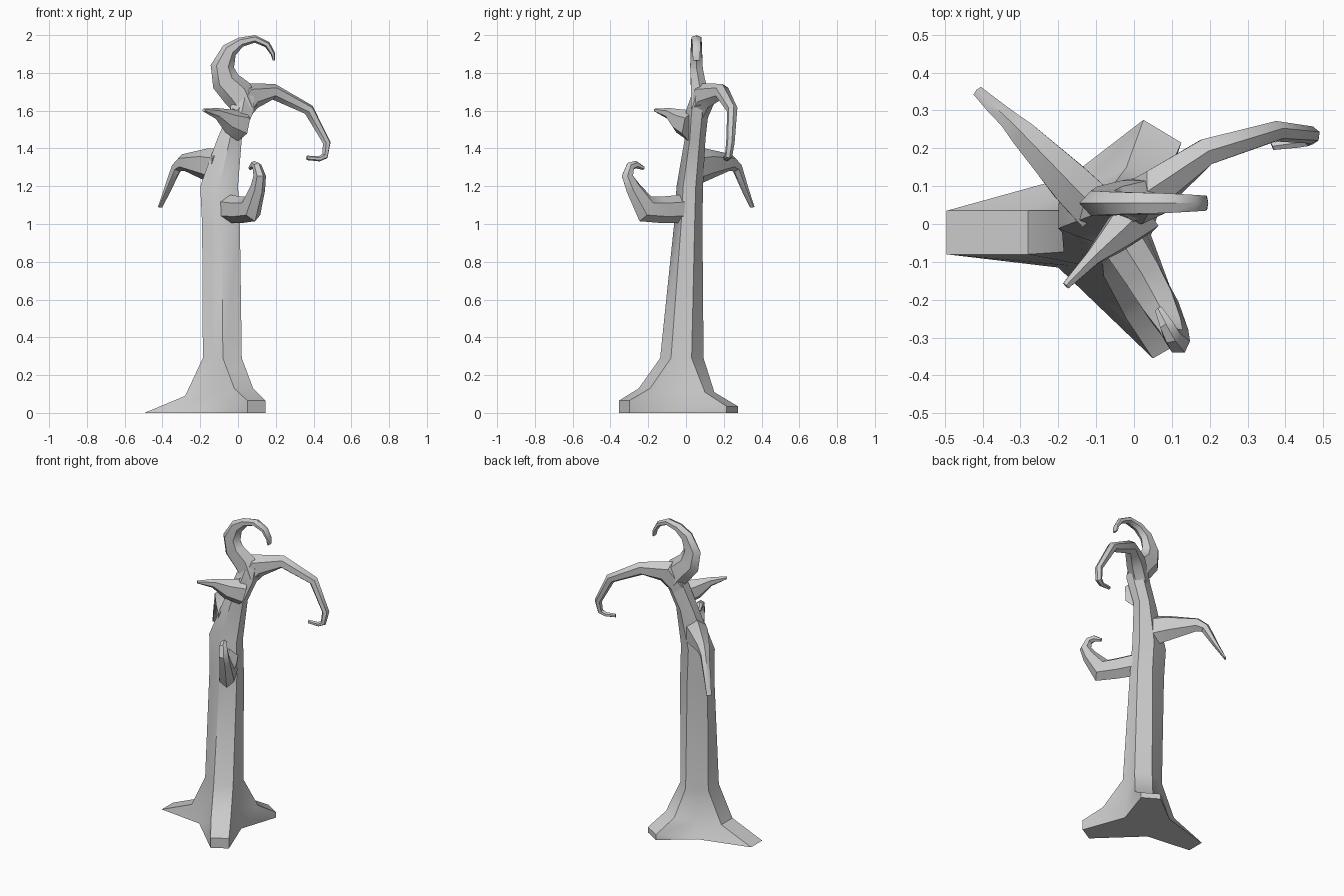
import bpy, bmesh, math
from mathutils import Vector

old = bpy.data.objects.get("Cube")
if old:
    bpy.data.objects.remove(old, do_unlink=True)

bark = bpy.data.materials.new("grey_bark")
bark.use_nodes = True
bark.diffuse_color = (0.6, 0.6, 0.6, 1)
bark.node_tree.nodes["Principled BSDF"].inputs["Base Color"].default_value = bark.diffuse_color


def loft(name, rings, sharp=40):
    """Skin a list of equal-length point rings and cap both ends."""
    bm = bmesh.new()
    loops = [[bm.verts.new(p) for p in ring] for ring in rings]
    count = len(loops[0])
    for low, high in zip(loops, loops[1:]):
        for i in range(count):
            j = (i + 1) % count
            bm.faces.new((low[i], low[j], high[j], high[i]))
    bm.faces.new(loops[0][::-1])
    bm.faces.new(loops[-1])
    bmesh.ops.remove_doubles(bm, verts=bm.verts, dist=0.0001)
    bmesh.ops.recalc_face_normals(bm, faces=bm.faces)
    mesh = bpy.data.meshes.new(name)
    bm.to_mesh(mesh)
    bm.free()
    mesh.materials.append(bark)
    obj = bpy.data.objects.new(name, mesh)
    bpy.context.collection.objects.link(obj)
    bpy.ops.object.select_all(action="DESELECT")
    obj.select_set(True)
    bpy.context.view_layer.objects.active = obj
    bpy.ops.object.shade_smooth_by_angle(angle=math.radians(sharp))
    return obj


def branch(name, heading, stations, sides=6):
    """Tapered limb; each station is x, y, z, half depth, half width."""
    side = Vector((-math.sin(math.radians(heading)), math.cos(math.radians(heading)), 0))
    centres = [Vector(s[:3]) for s in stations]
    rings = []
    for i, (x, y, z, depth, width) in enumerate(stations):
        ahead = centres[min(i + 1, len(centres) - 1)] - centres[i]
        behind = centres[i] - centres[max(i - 1, 0)]
        tangent = (ahead.normalized() + behind.normalized()).normalized()
        up = tangent.cross(side).normalized()
        ring = []
        for k in range(sides):
            a = math.tau * k / sides
            ring.append(centres[i] + up * depth * math.cos(a) + side * width * math.sin(a) * 1.15)
        rings.append(ring)
    return loft(name, rings)


# Trunk: three flared roots (two corners each) with valleys between them
footprint = [(-.495, .035), (-.495, -.08), (-.2, -.115), (.05, -.355), (.145, -.3),
             (.045, -.03), (.125, .215), (.025, .275), (-.17, .125)]
toe_heights = [0, 0, 0, .065, .065, .02, .035, .035, 0]
knee = [(-.28, .035, .09), (-.28, -.08, .09), (-.17, -.11, .1), (-.02, -.25, .13), (.08, -.19, .13),
        (.035, -.03, .13), (.075, .1, .11), (-.02, .15, .11), (-.13, .1, .1)]
outline = [(-1, .5), (-1, -.45), (-.5, -.75), (.03, -1), (1, -.5),
           (1, -.05), (1, .45), (.2, 1), (-.45, .75)]
# Trunk stations: height, centre x, centre y, half width, half depth
stations = [(.29, -.083, -.022, .103, .115), (1, -.09, .012, .1, .075), (1.2, -.1, .02, .1, .07),
            (1.45, -.045, .048, .065, .055), (1.6, .02, .06, .065, .06), (1.7, .04, .08, .045, .045)]
rings = [[(x, y, 0) for x, y in footprint],
         [(x, y, h) for (x, y), h in zip(footprint, toe_heights)], knee]
rings += [[(cx + u * rx, cy + v * ry, z) for u, v in outline] for z, cx, cy, rx, ry in stations]
loft("trunk_and_roots", rings)

# Crown horn curling up and over
branch("crown_horn", 0, [
    (.05, .075, 1.6, .06, .05), (0, .07, 1.69, .085, .045), (-.065, .062, 1.755, .075, .037),
    (-.083, .055, 1.835, .062, .033), (-.045, .055, 1.92, .042, .03), (.015, .055, 1.963, .026, .028),
    (.09, .055, 1.98, .02, .026), (.155, .055, 1.95, .017, .022), (.185, .055, 1.9, .012, .02),
    (.19, .055, 1.865, .006, .018)])

# Long limb drooping to the left and hooking back
branch("drooping_limb", 22, [
    (0, .06, 1.58, .06, .05), (.07, .1, 1.68, .075, .05), (.19, .19, 1.7, .042, .035),
    (.375, .245, 1.605, .03, .025), (.47, .235, 1.43, .022, .02), (.46, .225, 1.36, .018, .018),
    (.43, .215, 1.345, .014, .014), (.365, .205, 1.35, .012, .01)])

# Broken claw limb at the back right
branch("back_claw", 136, [
    (-.1, .04, 1.3, .1, .06), (-.17, .11, 1.315, .085, .055), (-.29, .235, 1.325, .045, .035),
    (-.325, .27, 1.3, .03, .025), (-.37, .31, 1.19, .017, .02), (-.412, .35, 1.09, .007, .014)])

# Hooked arm at the front left
branch("front_hook", -57, [
    (-.05, -.02, 1.08, .075, .055), (.02, -.13, 1.075, .07, .05), (.07, -.215, 1.08, .075, .045),
    (.105, -.28, 1.19, .045, .033), (.115, -.31, 1.255, .035, .028), (.1, -.295, 1.305, .025, .022),
    (.085, -.265, 1.315, .02, .018), (.065, -.225, 1.295, .01, .01)])

# Short thorn at the front right
branch("thorn", -136, [
    (.015, .03, 1.52, .085, .06), (-.05, -.035, 1.545, .065, .04),
    (-.11, -.09, 1.585, .03, .02), (-.18, -.163, 1.603, .009, .01)])
